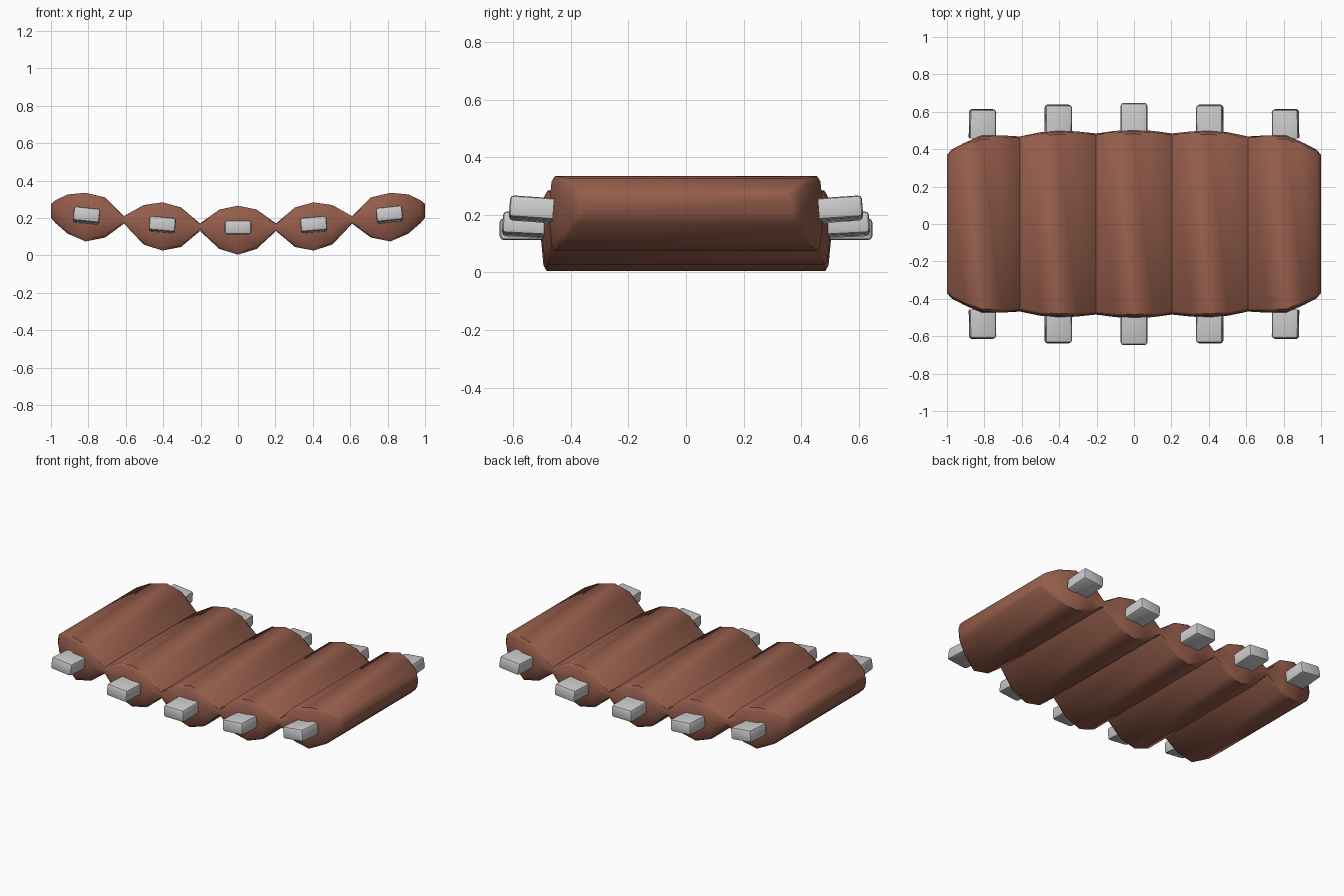
import bpy, bmesh, math
from mathutils import Matrix

if "Cube" in bpy.data.objects:
    bpy.data.objects.remove(bpy.data.objects["Cube"])

# Quilted pad: stations of (x, mid height, half thickness, half width), mirrored in x
HALF = [(0, .135, .131, .503), (.1, .140, .105, .498), (.203, .151, .02, .484),
        (.305, .151, .106, .495), (.405, .155, .129, .5), (.505, .164, .105, .49),
        (.61, .19, .02, .468), (.71, .203, .107, .474), (.815, .205, .13, .475),
        (.91, .221, .105, .432), (.975, .234, .062, .398), (1, .238, .037, .37)]
stations = [(-x, c, h, w) for x, c, h, w in reversed(HALF[1:])] + HALF

bm = bmesh.new()
loops = []
for x, c, h, w in stations:
    side = [(w - .02, -1), (w - .008, -.85), (w, -.2), (w, .2), (w - .008, .85), (w - .02, 1)]
    ring = side + [(-y, k) for y, k in reversed(side)]
    loops.append([bm.verts.new((x, y, c + h * k)) for y, k in ring])
for a, b in zip(loops, loops[1:]):
    for i in range(len(a)):
        j = (i + 1) % len(a)
        bm.faces.new((a[i], a[j], b[j], b[i]))
bm.faces.new(loops[0])
bm.faces.new(loops[-1])
bmesh.ops.recalc_face_normals(bm, faces=bm.faces)


def finish(bm, name, angle):
    mesh = bpy.data.meshes.new(name)
    bm.to_mesh(mesh)
    bm.free()
    ob = bpy.data.objects.new(name, mesh)
    bpy.context.collection.objects.link(ob)
    bpy.ops.object.select_all(action='DESELECT')
    ob.select_set(True)
    bpy.context.view_layer.objects.active = ob
    bpy.ops.object.shade_smooth_by_angle(angle=math.radians(angle))
    return ob


pad = finish(bm, "quilted_pad", 42)
brown = bpy.data.materials.new("brown_leather")
brown.diffuse_color = (.30, .11, .07, 1)
brown.use_nodes = True
brown.node_tree.nodes["Principled BSDF"].inputs["Base Color"].default_value = brown.diffuse_color
pad.data.materials.append(brown)


# End tabs: small boxes with rounded outer edges, following the curve of the pad
def tab(name, x, z, y_in, y_out, roll, lift, side):
    bm = bmesh.new()
    bmesh.ops.create_cube(bm, size=1)
    bmesh.ops.scale(bm, vec=(.142, y_out - y_in, .076), verts=bm.verts)
    edges = [e for e in bm.edges if any(v.co.y > 0 for v in e.verts)]
    bmesh.ops.bevel(bm, geom=edges, offset=.014, segments=2, profile=.5, affect='EDGES')
    m = (Matrix.Translation((x, side * (y_in + y_out) / 2, z))
         @ Matrix.Rotation(0 if side > 0 else math.pi, 4, 'Z')
         @ Matrix.Rotation(math.radians(-roll * side), 4, 'Y')
         @ Matrix.Rotation(math.radians(lift), 4, 'X'))
    bm.transform(m)
    finish(bm, name, 35)


for n, x, z, y_in, y_out, roll, lift in [
        (1, -.81, .214, .46, .613, -6, 4), (2, -.405, .165, .47, .637, -5, 3),
        (3, 0, .15, .48, .647, 0, 0), (4, .405, .165, .47, .637, 5, 3),
        (5, .81, .219, .46, .613, 6, 4)]:
    tab(f"back_tab_{n}", x, z, y_in, y_out, roll, lift, 1)
    tab(f"front_tab_{n}", x, z, y_in, y_out, roll, lift, -1)
